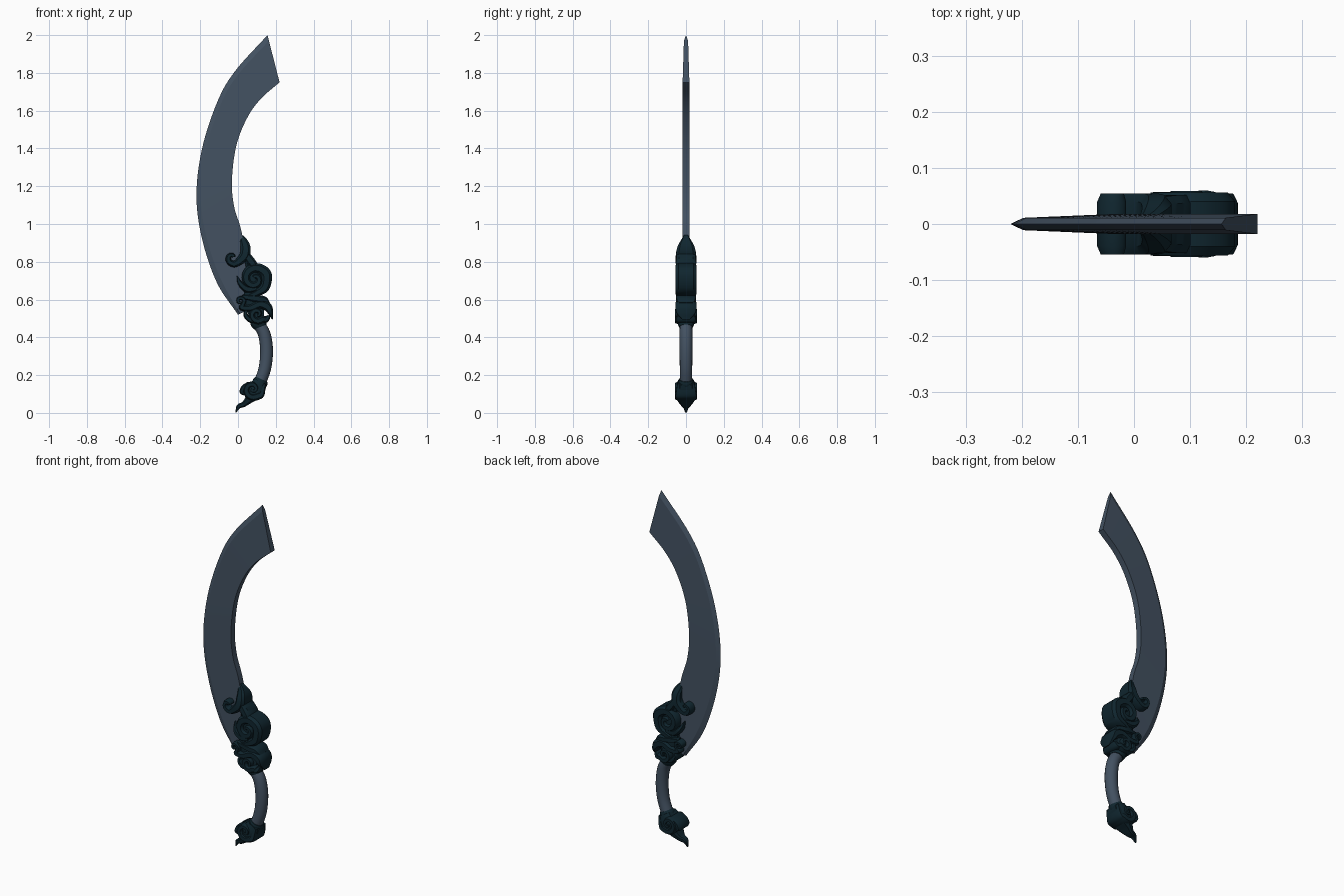
import bpy, bmesh, math
from mathutils import Vector


def material(name, rgb):
    m = bpy.data.materials.new(name)
    m.diffuse_color = (*rgb, 1)
    return m


STEEL = material("slate steel", (0.056, 0.083, 0.120))
DARK = material("dark teal metal", (0.0050, 0.019, 0.028))


def smooth_path(pts, steps):
    """Catmull-Rom curve through the points."""
    p = [Vector(q) for q in pts]
    p = [2 * p[0] - p[1]] + p + [2 * p[-1] - p[-2]]
    out = []
    for i in range(1, len(p) - 2):
        a, b, c, d = p[i - 1:i + 3]
        for k in range(steps):
            t = k / steps
            out.append(0.5 * (2 * b + (c - a) * t + (2 * a - 5 * b + 4 * c - d) * t * t
                              + (3 * b - a - 3 * c + d) * t ** 3))
    return out + [p[-2]]


def loft(name, rings, mat, angle):
    """Skin a list of closed rings and cap both ends."""
    bm = bmesh.new()
    vs = [[bm.verts.new(c) for c in r] for r in rings]
    n = len(rings[0])
    for a, b in zip(vs, vs[1:]):
        for i in range(n):
            bm.faces.new((a[i], a[(i + 1) % n], b[(i + 1) % n], b[i]))
    bm.faces.new(vs[0])
    bm.faces.new(vs[-1])
    bmesh.ops.recalc_face_normals(bm, faces=bm.faces)
    me = bpy.data.meshes.new(name)
    bm.to_mesh(me)
    bm.free()
    me.materials.append(mat)
    ob = bpy.data.objects.new(name, me)
    bpy.context.collection.objects.link(ob)
    bpy.ops.object.select_all(action='DESELECT')
    ob.select_set(True)
    bpy.context.view_layer.objects.active = ob
    bpy.ops.object.shade_smooth_by_angle(angle=math.radians(angle))
    return ob


# bevelled ribbon section and round section, as (in-plane, depth) factors
RIBBON = [(1, .72), (.55, 1), (-.55, 1), (-1, .72), (-1, -.72), (-.55, -1), (.55, -1), (1, -.72)]
ROUND = [(math.cos(i * math.pi / 8), math.sin(i * math.pi / 8)) for i in range(16)]


def sweep(name, pts, mat=DARK, section=RIBBON, steps=6, angle=35):
    """Sweep a section along points given as (x, z, half width, half depth)."""
    path = smooth_path(pts, steps)
    rings = []
    for i, p in enumerate(path):
        a, b = path[max(i - 1, 0)], path[min(i + 1, len(path) - 1)]
        t = Vector((b[0] - a[0], b[1] - a[1])).normalized()
        w, d = max(p[2], .002), max(p[3], .003)
        rings.append([(p[0] - t.y * w * u, d * v, p[1] + t.x * w * u) for u, v in section])
    return loft(name, rings, mat, angle)


def curl(cx, cz, r0, r1, a0, a1, w0, w1, d, n=9):
    """Spiral control points from radius r0 to r1 (degrees)."""
    out = []
    for i in range(n):
        f = i / (n - 1)
        a, r = math.radians(a0 + (a1 - a0) * f), r0 + (r1 - r0) * f
        out.append((cx + r * math.cos(a), cz + r * math.sin(a), w0 + (w1 - w0) * f, d))
    return out


# blade: cutting edge on the left, flat spine on the right
outer = smooth_path([(.156, 2), (-.015, 1.81), (-.108, 1.65), (-.19, 1.40), (-.22, 1.15),
                     (-.19, .92), (-.112, .69), (0, .52)], 8)
inner = smooth_path([(.22, 1.75), (.118, 1.66), (.045, 1.555), (-.01, 1.41), (-.032, 1.23),
                     (-.02, 1.09), (.025, .93), (.08, .56)], 8)
blade_rings = []
for o, s in zip(outer, inner):
    m = o.lerp(s, .12)
    blade_rings.append([(o.x, 0, o.y), (m.x, -.011, m.y), (s.x, -.018, s.y),
                        (s.x, .018, s.y), (m.x, .011, m.y)])
loft("blade", blade_rings, STEEL, 15)

# grip
sweep("grip", [(.105, .475, .032, .033), (.138, .42, .033, .034), (.151, .335, .034, .034),
               (.143, .24, .033, .033), (.115, .155, .032, .033)], STEEL, ROUND)

# collars at both grip ends
sweep("upper_collar", [(.118, .455, .036, .038), (.11, .475, .043, .044), (.10, .50, .04, .044)],
      section=ROUND)
sweep("lower_collar", [(.125, .178, .034, .036), (.118, .163, .04, .04), (.108, .145, .038, .042)],
      section=ROUND)

# guard core and scrolls
sweep("guard_core", [(.105, .48, .035, .04), (.09, .56, .045, .042), (.07, .63, .038, .042),
                     (.085, .71, .05, .042), (.07, .78, .03, .042), (.04, .84, .02, .04)])
sweep("top_leaf_scroll",
      [(.008, .95, .002, .006), (.028, .915, .018, .024), (.04, .875, .026, .046),
       (.032, .83, .026, .054)]
      + curl(-.028, .822, .036, .006, -60, -330, .018, .009, .054, 7))
sweep("upper_link", [(.03, .86, .012, .045), (.055, .82, .022, .05), (.08, .785, .022, .052),
                     (.09, .75, .02, .05)])
sweep("large_scroll",
      [(.055, .615, .012, .045), (.10, .635, .018, .054), (.142, .665, .025, .055)]
      + curl(.088, .71, .066, .008, 15, 480, .028, .011, .056, 14))
sweep("left_leaf", [(.095, .66, .018, .05), (.05, .655, .02, .052), (.012, .685, .013, .05),
                    (-.005, .725, .002, .02)])
sweep("cross_scroll",
      curl(.012, .592, .005, .027, 330, -30 + 270 - 360, .007, .013, .054, 8)[:-1]
      + [(.02, .557, .015, .054), (.065, .555, .019, .055), (.115, .575, .022, .055),
         (.155, .562, .024, .055), (.172, .53, .014, .05), (.182, .495, .002, .02)])
sweep("waist_leaf", [(.02, .615, .01, .04), (.06, .61, .018, .05), (.10, .605, .02, .054),
                     (.14, .60, .016, .05), (.165, .58, .006, .04)])
sweep("lower_scroll",
      [(.165, .515, .008, .045), (.15, .495, .016, .054)]
      + curl(.102, .522, .04, .006, -40, -430, .018, .009, .059, 11))
sweep("small_left_curl", [(.09, .485, .01, .05), (.06, .495, .014, .054), (.04, .52, .012, .054),
                          (.045, .545, .008, .05)])

# pommel: scroll with a pointed tail
sweep("pommel_body", [(.12, .165, .036, .042), (.10, .13, .045, .05), (.078, .095, .036, .05),
                      (.055, .068, .022, .042), (.03, .045, .014, .026), (.004, .034, .012, .016),
                      (-.012, .002, .002, .004)])
sweep("pommel_scroll",
      [(.14, .155, .008, .045), (.125, .10, .016, .054)]
      + curl(.078, .125, .046, .006, -50, -480, .02, .009, .057, 12))
sweep("pommel_left_curl", [(.06, .155, .012, .05), (.03, .135, .013, .05), (.02, .11, .011, .05),
                           (.035, .10, .008, .045)])
